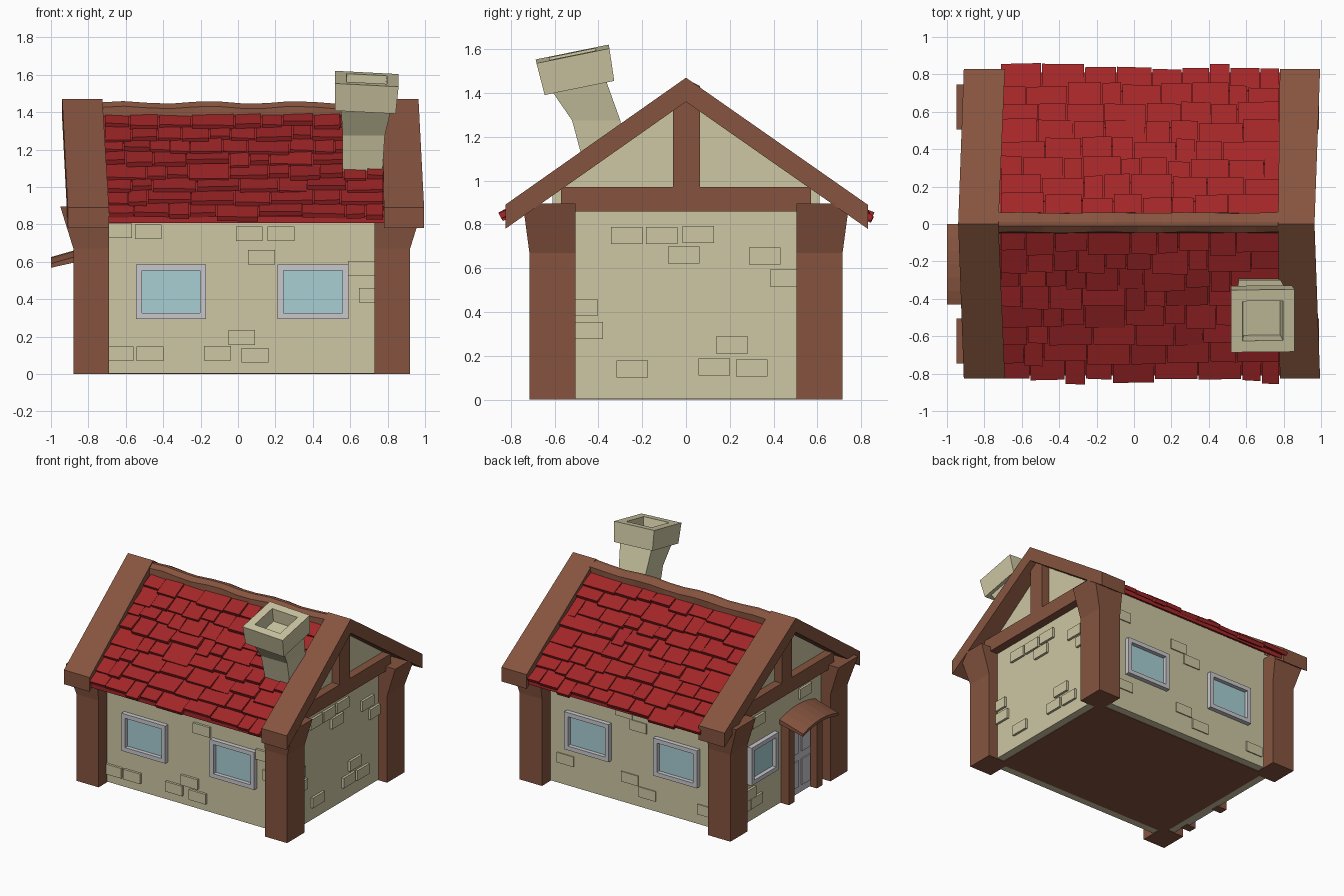
import bpy, bmesh, math, random
from mathutils import Vector, Matrix

random.seed(4)
if "Cube" in bpy.data.objects:
    bpy.data.objects.remove(bpy.data.objects["Cube"], do_unlink=True)


def material(name, *srgb):
    lin = [((c / 255 + 0.055) / 1.055) ** 2.4 for c in srgb] + [1]
    m = bpy.data.materials.new(name)
    m.use_nodes = True
    m.diffuse_color = lin
    m.node_tree.nodes["Principled BSDF"].inputs["Base Color"].default_value = lin
    return m


WOOD = material("brown wood", 134, 84, 63)
PLASTER = material("cream plaster", 205, 199, 163)
TILE = material("red tile", 163, 38, 40)
GLASS = material("pale blue glass", 168, 207, 212)
FRAME = material("light grey frame", 200, 200, 205)


def build(name, solids, mat):
    """One object from a list of solids, each a list of rings skinned together."""
    bm = bmesh.new()
    for rings in solids:
        loops = [[bm.verts.new(p) for p in ring] for ring in rings]
        n = len(loops[0])
        for a, b in zip(loops, loops[1:]):
            for i in range(n):
                j = (i + 1) % n
                bm.faces.new((a[i], a[j], b[j], b[i]))
        bm.faces.new(loops[0])
        bm.faces.new(loops[-1])
    bmesh.ops.recalc_face_normals(bm, faces=bm.faces)
    mesh = bpy.data.meshes.new(name)
    bm.to_mesh(mesh)
    bm.free()
    mesh.materials.append(mat)
    ob = bpy.data.objects.new(name, mesh)
    bpy.context.collection.objects.link(ob)
    return ob


def rect(x0, x1, y0, y1, z):
    return [(x0, y0, z), (x1, y0, z), (x1, y1, z), (x0, y1, z)]


def box(x0, x1, y0, y1, z0, z1):
    return [rect(x0, x1, y0, y1, z0), rect(x0, x1, y0, y1, z1)]


# Wall body and floor
X0, X1, Y = -0.80, 0.845, 0.61
SLOPE = 0.70
outline = [(-Y, 0.004), (Y, 0.004), (Y, 1.39 - SLOPE * Y), (0, 1.39), (-Y, 1.39 - SLOPE * Y)]
build("walls", [[[(x, y, z) for y, z in outline] for x in (X0, X1)]], PLASTER)
build("floor", [box(X0 + 0.06, X1 - 0.06, -Y + 0.06, Y - 0.06, 0, 0.02)], WOOD)

# Corner posts flaring outward at the top
for sx, end in ((-1, "left"), (1, "right")):
    for sy, side in ((-1, "front"), (1, "back")):
        def ring(out_x, out_y, z, mid=0.02):
            xs = sorted((mid + sx * 0.71, mid + sx * out_x))
            ys = sorted((sy * 0.505, sy * out_y))
            return rect(*xs, *ys, z)
        build(f"{side}_{end}_post", [[ring(0.90, 0.715, 0), ring(0.90, 0.715, 0.67),
                                      ring(0.97, 0.745, 0.895)]], WOOD)

# Gable rafters, tie beams and king posts
for end, apex, foot in (("left", (-0.94, -0.725), (-0.91, -0.69)),
                        ("right", (0.77, 0.965), (0.78, 0.995))):
    rings = []
    for y, (a, b), top in ((-0.825, foot, 0.89), (0, apex, 1.47), (0.83, foot, 0.89)):
        rings.append([(a, y, top), (b, y, top), (b, y, top - 0.11), (a, y, top - 0.11)])
    build(f"{end}_rafters", [rings], WOOD)
    a, b = (-0.865, -0.75) if end == "left" else (0.80, 0.91)
    build(f"{end}_tie_beam", [box(a, b, -0.57, 0.57, 0.86, 0.97)], WOOD)
    build(f"{end}_king_post", [box(a, b, -0.06, 0.065, 0.96, 1.38)], WOOD)

# Roof deck under the tiles
deck = []
for s in (-1, 1):
    deck.append([[(x, 0, 1.41), (x, s * 0.81, 1.41 - SLOPE * 0.81),
                  (x, s * 0.81, 1.375 - SLOPE * 0.81), (x, 0, 1.375)] for x in (-0.72, 0.79)])
build("roof_deck", deck, TILE)


# Overlapping uneven roof tiles
def tile(x0, x1, s0, s1, lift, side):
    rings = []
    for s, h in ((s0, 0.004), (s1, lift)):
        z = 1.41 - SLOPE * s + h
        skew = random.uniform(-0.006, 0.006)
        rings.append([(x0, side * s, z), (x1, side * (s + skew), z + skew),
                      (x1, side * (s + skew - 0.012), z + skew - 0.024),
                      (x0, side * (s - 0.012), z - 0.024)])
    return rings


ROWS, STEP = 8, 0.098
for side, label in ((-1, "front"), (1, "back")):
    tiles = []
    for row in range(ROWS):
        x = -0.71
        low = 0.055 + STEP * (row + 1)
        while x < 0.77:
            w = random.uniform(0.1, 0.24)
            if x + w > 0.70:
                w = 0.78 - x
            s1 = low + random.uniform(-0.015, 0.018)
            tiles.append(tile(x, x + w - 0.006, low - STEP - 0.03, s1,
                              random.uniform(0.024, 0.042), side))
            x += w
    build(f"{label}_roof_tiles", tiles, TILE)

# Wavy ridge beam
rings = []
for i in range(13):
    x = -0.74 + i * 1.52 / 12
    w = 0.007 * math.sin(i * 1.7)
    rings.append([(x, -0.05, 1.37), (x, -0.045 + w / 2, 1.425 + w), (x, -0.012, 1.452 + w),
                  (x, 0.012, 1.452 + w), (x, 0.06 + w / 2, 1.425 + w), (x, 0.06, 1.37)])
build("ridge_beam", [rings], WOOD)

# Crooked chimney with a tilted hollow cap
build("chimney_shaft", [[rect(0.56, 0.77, -0.46, -0.27, 1.05), rect(0.56, 0.785, -0.52, -0.30, 1.275),
                         [(0.55, -0.62, 1.42), (0.82, -0.62, 1.42),
                          (0.82, -0.37, 1.47), (0.55, -0.37, 1.47)]]], PLASTER)
R, H, IN = 0.17, 0.075, 0.108
cap = build("chimney_cap", [[rect(-r, r, -r, r, z) for r, z in
                             ((R - 0.008, -H), (R, H), (IN, H), (IN - 0.01, -H / 3))]], PLASTER)
cap.matrix_world = (Matrix.Translation((0.685, -0.503, 1.505))
                    @ Matrix.Rotation(math.radians(11.5), 4, 'X')
                    @ Matrix.Rotation(math.radians(3), 4, 'Y'))


# Anything set on a wall: u runs along it, d is the distance out from it
def on_wall(wall, u0, u1, z0, z1, d0, d1):
    if wall == "front":
        return box(u0, u1, -Y - d1, -Y - d0, z0, z1)
    if wall == "back":
        return box(u0, u1, Y + d0, Y + d1, z0, z1)
    if wall == "right":
        return box(X1 + d0, X1 + d1, u0, u1, z0, z1)
    return box(X0 - d1, X0 - d0, u0, u1, z0, z1)


# Windows
def window(wall, tag, u0, u1, z0=0.295, z1=0.585, t=0.032):
    bars = [(u0, u1, z0, z0 + t), (u0, u1, z1 - t, z1),
            (u0, u0 + t, z0 + t, z1 - t), (u1 - t, u1, z0 + t, z1 - t)]
    build(f"{wall}_{tag}_window_frame", [on_wall(wall, *b, -0.01, 0.035) for b in bars], FRAME)
    build(f"{wall}_{tag}_window_glass",
          [on_wall(wall, u0 + t, u1 - t, z0 + t, z1 - t, -0.01, 0.004)], GLASS)


for wall in ("front", "back"):
    window(wall, "left", 0.21, 0.59)
    window(wall, "right", -0.545, -0.17)
window("left", "end", 0.06, 0.39)

# Scattered bricks
BRICKS = {
    "front": [(-.64, .765), (-.48, .76), (.06, .75), (.23, .75), (.125, .625), (.02, .195), (-.11, .11),
              (.09, .1), (-.63, .108), (-.47, .108), (.66, .565), (.72, .42)],
    "right": [(-.27, .75), (-.11, .75), (.055, .755), (-.01, .66), (.36, .655), (.455, .555), (-.475, .42),
              (-.45, .315), (-.245, .14), (.13, .15), (.3, .145), (.21, .25)],
    "back": [(.62, .765), (.1, .7), (-.02, .62), (.05, .2), (-.1, .12), (-.6, .12), (.6, .2)],
    "left": [(.42, .75), (.27, .75), (-.3, .76), (.45, .14), (.3, .14), (.38, .22)],
}
for wall, spots in BRICKS.items():
    depth = 0.008 if wall == "back" else 0.018
    build(f"{wall}_bricks", [on_wall(wall, u - 0.072, u + 0.072, z - 0.039, z + 0.039, -0.01, depth)
                             for u, z in spots], PLASTER)

# Door with raised panels, knob and timber surround
build("door", [on_wall("left", -0.37, -0.07, 0.005, 0.58, -0.01, 0.015)], FRAME)
build("door_panels", [on_wall("left", u, u + 0.1, z, z + 0.2, 0.01, 0.024)
                      for u in (-0.34, -0.2) for z in (0.06, 0.32)], FRAME)
build("door_knob", [on_wall("left", -0.115, -0.09, 0.28, 0.305, 0.01, 0.04)], WOOD)
build("door_surround", [on_wall("left", -0.42, -0.355, 0, 0.60, -0.01, 0.07),
                        on_wall("left", -0.08, -0.015, 0, 0.60, -0.01, 0.07),
                        on_wall("left", -0.42, -0.015, 0.55, 0.60, -0.01, 0.06)], WOOD)

# Arched canopy over the door
rings = []
for i in range(7):
    t = i / 3 - 1
    y, sag = -0.215 + 0.215 * t, 0.035 * t * t
    rings.append([(-0.79, y, 0.685 - sag), (-1.0, y, 0.625 - sag),
                  (-1.0, y, 0.60 - sag * 0.5), (-0.79, y, 0.65 - sag)])
    rings[-1][2] = (-1.0, y, 0.603 - sag)
build("door_canopy", [rings], WOOD)
